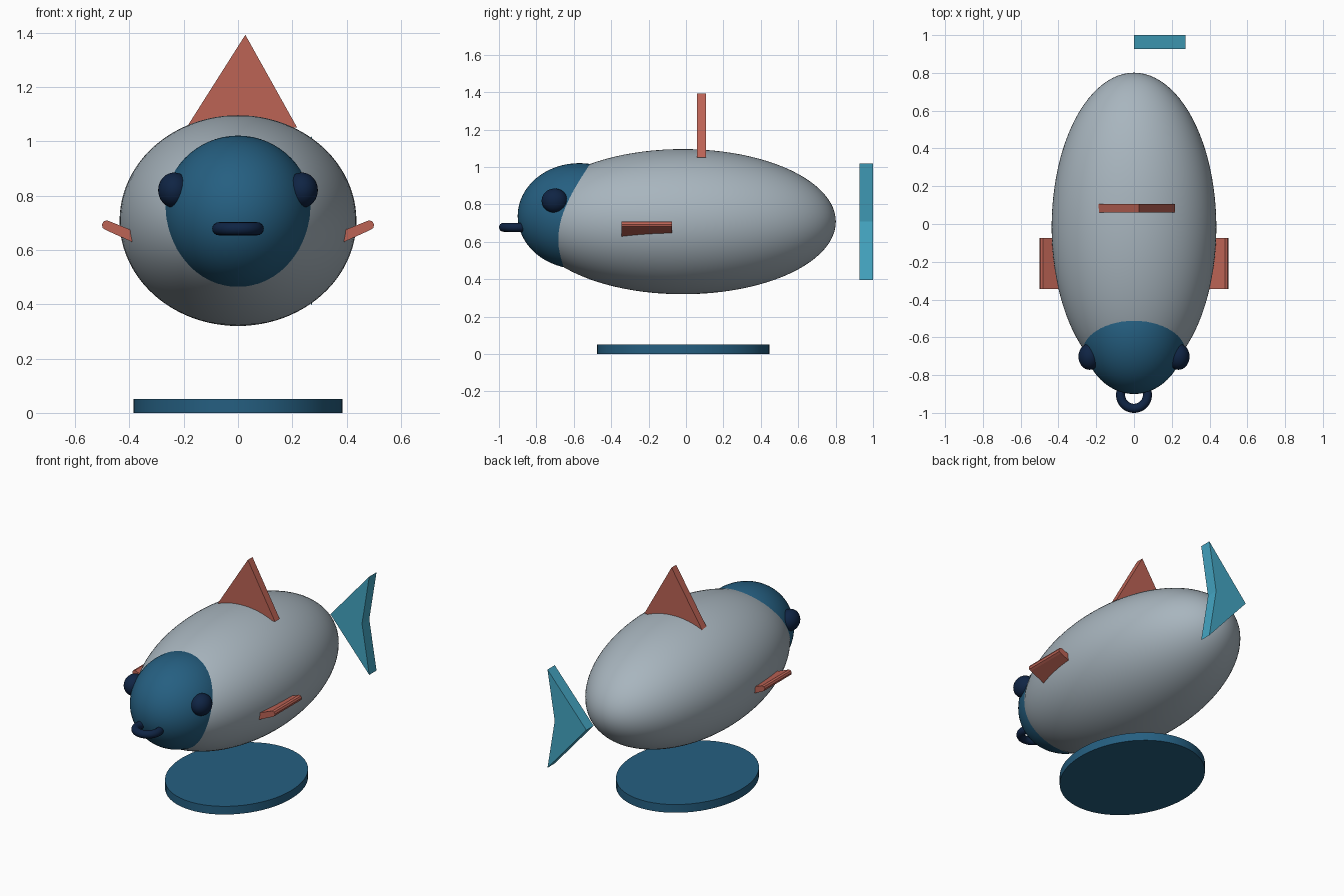
import bpy, bmesh, math

if "Cube" in bpy.data.objects:
    bpy.data.objects.remove(bpy.data.objects["Cube"])


def material(name, r, g, b):
    def lin(c):
        c /= 255
        return c / 12.92 if c <= 0.04045 else ((c + 0.055) / 1.055) ** 2.4
    m = bpy.data.materials.new(name)
    m.diffuse_color = (lin(r), lin(g), lin(b), 1)
    m.use_nodes = True
    m.node_tree.nodes["Principled BSDF"].inputs["Base Color"].default_value = m.diffuse_color
    return m


GREY = material("silver grey", 168, 181, 190)
BLUE = material("deep blue", 37, 95, 129)
NAVY = material("dark navy", 15, 36, 68)
CORAL = material("coral red", 188, 99, 85)
TEAL = material("teal blue", 68, 165, 194)


def finish(name, mat, smooth=True):
    ob = bpy.context.object
    ob.name = name
    ob.data.materials.append(mat)
    bpy.ops.object.transform_apply(location=False, rotation=False, scale=True)
    if smooth:
        bpy.ops.object.shade_smooth_by_angle(angle=math.radians(35))
    return ob


def ellipsoid(name, centre, radii, mat, segments=64):
    bpy.ops.mesh.primitive_uv_sphere_add(segments=segments, ring_count=segments // 2,
                                         radius=1, location=centre)
    bpy.context.object.scale = radii
    return finish(name, mat)


def plate(name, outline, y0, y1, mat):
    """Extrude an x-z outline from y0 to y1."""
    bm = bmesh.new()
    face = bm.faces.new([bm.verts.new((x, y0, z)) for x, z in outline])
    ext = bmesh.ops.extrude_face_region(bm, geom=[face])
    verts = [v for v in ext["geom"] if isinstance(v, bmesh.types.BMVert)]
    bmesh.ops.translate(bm, verts=verts, vec=(0, y1 - y0, 0))
    bmesh.ops.recalc_face_normals(bm, faces=bm.faces)
    mesh = bpy.data.meshes.new(name)
    bm.to_mesh(mesh)
    bm.free()
    ob = bpy.data.objects.new(name, mesh)
    bpy.context.collection.objects.link(ob)
    mesh.materials.append(mat)
    return ob


# Body and head
ellipsoid("body", (0, -0.017, 0.708), (0.436, 0.818, 0.388), GREY, 96)
ellipsoid("head", (0, -0.57, 0.738), (0.277, 0.33, 0.283), BLUE)

# Eyes and side fins, mirrored left and right
side_profile = [(0.33, 0.602), (0.486, 0.673), (0.498, 0.681), (0.501, 0.694),
                (0.495, 0.705), (0.482, 0.709), (0.33, 0.648)]
for side, s in (("left", -1), ("right", 1)):
    ellipsoid(side + "_eye", (s * 0.235, -0.702, 0.82), (0.059, 0.07, 0.065), NAVY, 32)
    plate(side + "_fin", [(s * x, z) for x, z in side_profile], -0.345, -0.075, CORAL)

# Ring-shaped mouth
bpy.ops.mesh.primitive_torus_add(major_segments=48, minor_segments=16, major_radius=0.071,
                                 minor_radius=0.024, location=(0, -0.905, 0.678))
finish("mouth", NAVY)

# Back fin and notched tail
plate("back_fin", [(-0.19, 1.05), (0.218, 1.05), (0.027, 1.392)], 0.06, 0.107, CORAL)
plate("tail", [(0, 0.708), (0.273, 1.02), (0.222, 0.708), (0.273, 0.396)], 0.927, 1.0, TEAL)

# Oval base
bpy.ops.mesh.primitive_cylinder_add(vertices=64, radius=1, depth=1, location=(0, -0.015, 0.026))
bpy.context.object.scale = (0.385, 0.461, 0.052)
finish("base", BLUE)
